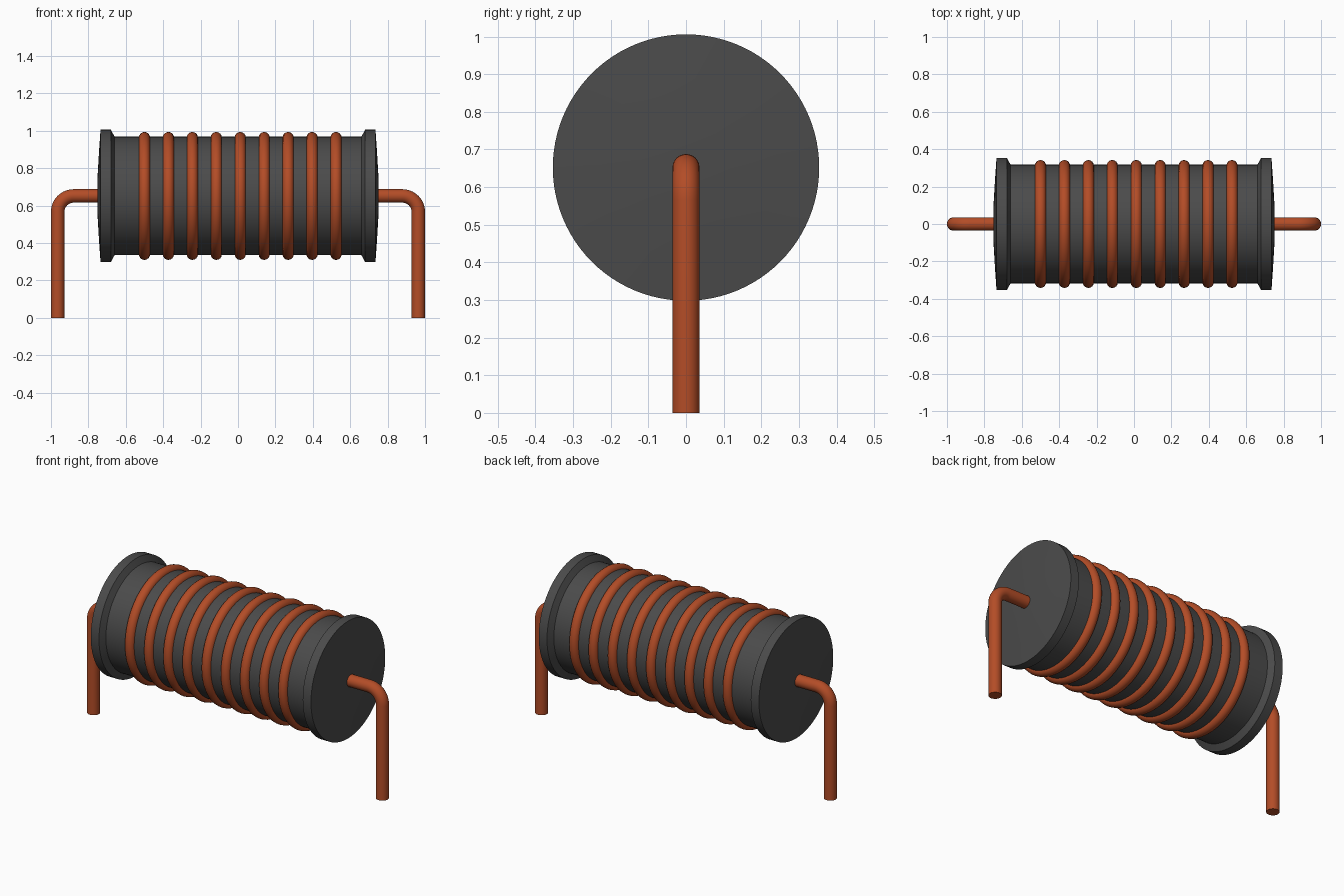
import bpy, bmesh, math
from mathutils import Vector, Matrix

cube = bpy.data.objects.get("Cube")
if cube:
    bpy.data.objects.remove(cube, do_unlink=True)

AXIS_Z = 0.652      # height of the core axis
WIRE_R = 0.036      # lead wire radius


def make_material(name, rgb):
    mat = bpy.data.materials.new(name)
    mat.use_nodes = True
    mat.diffuse_color = (*rgb, 1)
    bsdf = next(n for n in mat.node_tree.nodes if n.type == 'BSDF_PRINCIPLED')
    bsdf.inputs["Base Color"].default_value = (*rgb, 1)
    return mat


charcoal = make_material("charcoal ferrite", (0.07, 0.07, 0.07))
copper = make_material("copper wire", (0.45, 0.073, 0.02))


def finish(name, bm, mat, angle=30):
    bmesh.ops.recalc_face_normals(bm, faces=bm.faces)
    mesh = bpy.data.meshes.new(name)
    bm.to_mesh(mesh)
    bm.free()
    mesh.materials.append(mat)
    obj = bpy.data.objects.new(name, mesh)
    bpy.context.collection.objects.link(obj)
    bpy.ops.object.select_all(action='DESELECT')
    obj.select_set(True)
    bpy.context.view_layer.objects.active = obj
    bpy.ops.object.shade_smooth_by_angle(angle=math.radians(angle))
    return obj


def lathe(name, profile, mat, steps=96):
    """Spin (x, radius) points around the core axis."""
    bm = bmesh.new()
    verts = [bm.verts.new((x, 0, AXIS_Z + r)) for x, r in profile]
    edges = [bm.edges.new(pair) for pair in zip(verts, verts[1:])]
    bmesh.ops.spin(bm, geom=verts + edges, cent=(0, 0, AXIS_Z), axis=(1, 0, 0),
                   angle=math.tau, steps=steps, use_duplicate=False)
    bmesh.ops.remove_doubles(bm, verts=bm.verts, dist=1e-5)
    return finish(name, bm, mat)


def ring(name, x, major, minor, mat, steps=72, sides=16):
    """Torus around the core axis."""
    bm = bmesh.new()
    turn = Matrix.Translation((x, 0, AXIS_Z + major)) @ Matrix.Rotation(math.pi / 2, 4, 'X')
    circle = bmesh.ops.create_circle(bm, segments=sides, radius=minor, matrix=turn)["verts"]
    edges = list(bm.edges)
    bmesh.ops.spin(bm, geom=circle + edges, cent=(0, 0, AXIS_Z), axis=(1, 0, 0),
                   angle=math.tau, steps=steps)
    bmesh.ops.remove_doubles(bm, verts=bm.verts, dist=1e-5)
    return finish(name, bm, mat, 60)


def lead(name, side):
    """Bent wire swept along an L path in the xz plane."""
    leg_x, bend = 0.964, 0.085
    path = [((0.70, AXIS_Z), 0.0)]
    for i in range(11):
        a = math.pi / 2 * i / 10
        path.append(((leg_x - bend + bend * math.sin(a),
                      AXIS_Z - bend + bend * math.cos(a)), a))
    path.append(((leg_x, 0.0), math.pi / 2))
    bm = bmesh.new()
    loops = []
    for (x, z), a in path:
        loop = []
        for k in range(24):
            t = math.tau * k / 24
            out = WIRE_R * math.cos(t)
            loop.append(bm.verts.new((side * (x + out * math.sin(a)),
                                      WIRE_R * math.sin(t), z + out * math.cos(a))))
        loops.append(loop)
    for a, b in zip(loops, loops[1:]):
        for k in range(24):
            bm.faces.new((a[k], a[k - 1], b[k - 1], b[k]))
    bm.faces.new(loops[0])
    bm.faces.new(loops[-1])
    return finish(name, bm, copper)


# Ferrite core cylinder
lathe("core", [(-0.70, 0.317), (0.70, 0.317)], charcoal)

# End caps with a chamfered inner shoulder and a slightly domed face, plus leads
for side, label in ((1, "left"), (-1, "right")):
    cap = [(0.645, 0.315), (0.66, 0.317), (0.68, 0.354), (0.735, 0.354),
           (0.743, 0.24), (0.75, 0.12), (0.753, 0.0)]
    lathe(label + "_end_cap", [(side * x, r) for x, r in cap], charcoal)
    lead(label + "_lead", side)

# Copper winding turns
for i in range(9):
    ring(f"winding_{i + 1}", -0.50 + 0.128 * i, 0.312, 0.030, copper)
